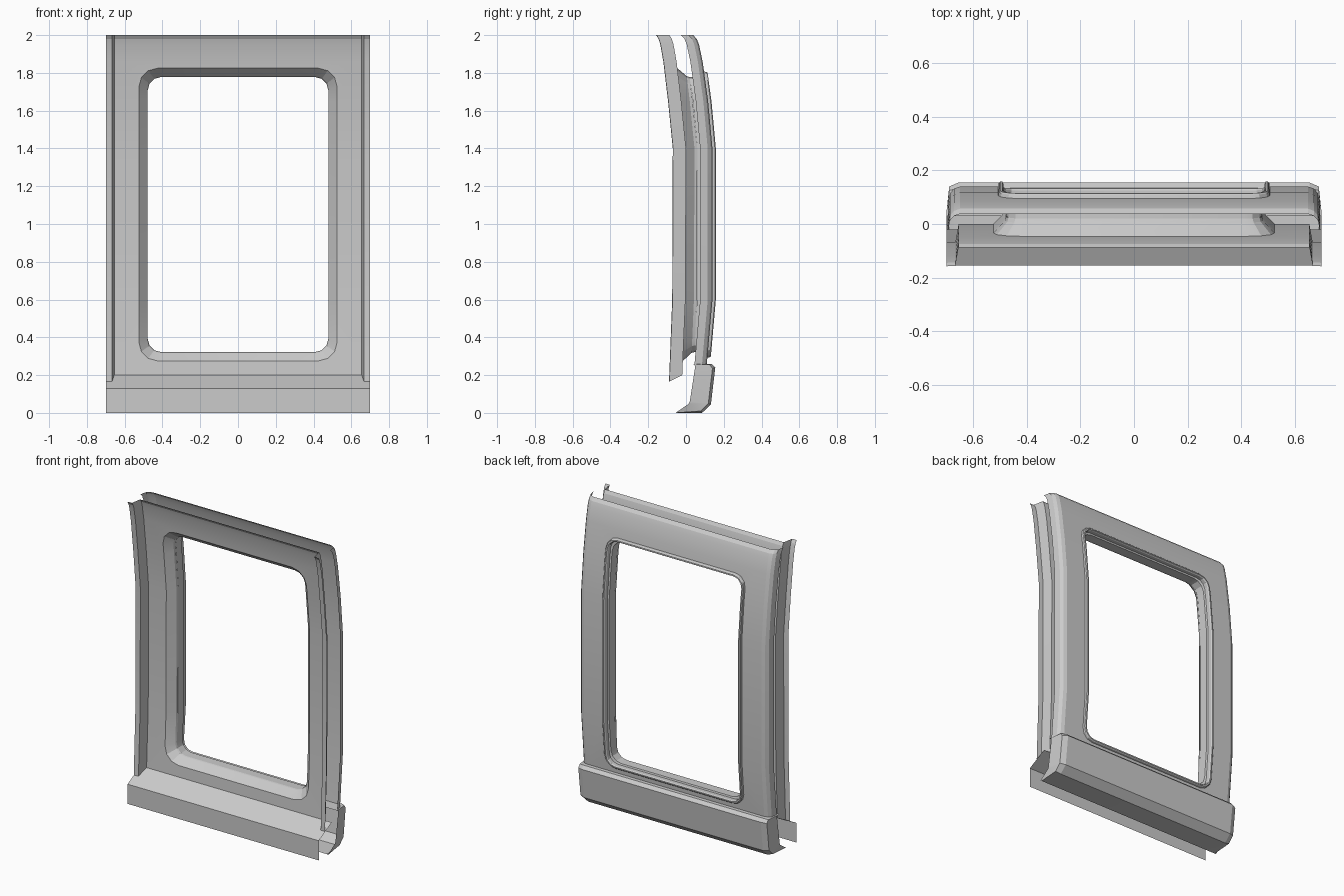
import bpy, bmesh, math

if "Cube" in bpy.data.objects:
    bpy.data.objects.remove(bpy.data.objects["Cube"])

# Side curves of the wall as (z, y), interior and exterior
INNER = [(0.2, -0.02), (0.6, -0.003), (1.4, 0.0), (1.65, -0.025), (1.86, -0.05),
         (1.95, -0.066), (1.98, -0.075), (2.0, -0.088)]
OUTER = [(0.2, 0.105), (0.6, 0.14), (1.4, 0.14), (1.65, 0.117), (1.86, 0.088),
         (1.95, 0.069), (1.98, 0.057), (2.0, 0.038)]


def y_at(curve, z):
    if z <= curve[0][0]:
        return curve[0][1]
    for (z0, y0), (z1, y1) in zip(curve, curve[1:]):
        if z <= z1:
            return y0 + (y1 - y0) * (z - z0) / (z1 - z0)
    return curve[-1][1]


def finish(bm, name, facing):
    bmesh.ops.remove_doubles(bm, verts=bm.verts, dist=1e-5)
    bmesh.ops.recalc_face_normals(bm, faces=bm.faces)
    bm.normal_update()
    if sum(f.normal.y * f.calc_area() for f in bm.faces) * facing < 0:
        bmesh.ops.reverse_faces(bm, faces=bm.faces)
    me = bpy.data.meshes.new(name)
    bm.to_mesh(me)
    bm.free()
    me.shade_smooth()
    me.set_sharp_from_angle(angle=math.radians(15))
    ob = bpy.data.objects.new(name, me)
    bpy.context.collection.objects.link(ob)
    return ob


def loft(bm, rows, closed=False):
    vs = [[bm.verts.new(p) for p in r] for r in rows]
    n = len(rows[0])
    for a, b in zip(vs, vs[1:]):
        for i in range(n if closed else n - 1):
            j = (i + 1) % n
            bm.faces.new((a[i], a[j], b[j], b[i]))


def window_loop(hx, r):
    """Rounded opening as (x, z), with side points where the wall bends."""
    hz, cz, pts = hx + 0.25, 1.05, []
    for k, (sx, sz) in enumerate([(1, 1), (-1, 1), (-1, -1), (1, -1)]):
        for i in range(4):
            a = math.pi / 2 * (k + i / 3)
            pts.append((sx * (hx - r) + r * math.cos(a),
                        cz + sz * (hz - r) + r * math.sin(a)))
        if k == 1:
            pts += [(-hx, z) for z in (1.65, 1.4, 0.6)]
        if k == 3:
            pts += [(hx, z) for z in (0.6, 1.4, 1.65)]
    return pts


def panel(name, curve, hx, z0, hole, facing):
    """Curved sheet with a window opening."""
    bm = bmesh.new()
    edges = []
    for loop in ([(-hx, z0), (hx, z0), (hx, 2), (-hx, 2)], hole):
        v = [bm.verts.new((x, 0, z)) for x, z in loop]
        edges += [bm.edges.new((v[i - 1], v[i])) for i in range(len(v))]
    bmesh.ops.triangle_fill(bm, use_beauty=True, edges=edges)
    for z, _ in curve[1:-1]:
        bmesh.ops.bisect_plane(bm, geom=bm.verts[:] + bm.edges[:] + bm.faces[:],
                               plane_co=(0, 0, z), plane_no=(0, 0, 1))
    for v in bm.verts:
        v.co.y = y_at(curve, v.co.z)
    return finish(bm, name, facing)


def window_rings(name, curve, rings, facing):
    """Frame lofted through rings of (half width, corner radius, depth offset)."""
    bm = bmesh.new()
    loft(bm, [[(x, y_at(curve, z) + dy, z) for x, z in window_loop(hx, r)]
              for hx, r, dy in rings], closed=True)
    return finish(bm, name, facing)


def edge_strip(name, curve, section, bottom, facing):
    """Upright edge swept along the wall curve, on both sides."""
    bm = bmesh.new()
    for s in (-1, 1):
        rows = []
        for z, _ in curve:
            row = []
            for x, dy in section:
                zz = bottom(dy) if z == curve[0][0] else z
                row.append((s * x, y_at(curve, zz) + dy, zz))
            rows.append(row)
        loft(bm, rows)
    return finish(bm, name, facing)


# Interior wall, its raised edge pillars and tapered window recess
panel("inner_wall", INNER, 0.655, 0.2, window_loop(0.525, 0.1), -1)
edge_strip("inner_pillars", INNER, [(0.655, 0), (0.667, -0.068), (0.7, -0.07)],
           lambda dy: 0.2 + 0.5 * dy, -1)
window_rings("window_recess", INNER,
             [(0.525, 0.1, 0), (0.482, 0.07, 0.045), (0.478, 0.07, 0.06)], -1)

# Exterior shell with chamfered, returned side edges
panel("outer_shell", OUTER, 0.65, 0.25, window_loop(0.505, 0.075), 1)
edge_strip("shell_sides", OUTER, [(0.65, 0), (0.672, -0.008), (0.687, -0.025), (0.695, -0.065)],
           lambda dy: 0.25, 1)

# Raised exterior window surround, stepping back into the opening
window_rings("window_surround", OUTER,
             [(0.507, 0.077, 0), (0.505, 0.075, 0.013), (0.5, 0.07, 0.018),
              (0.492, 0.065, 0.018), (0.487, 0.06, 0.01), (0.487, 0.06, -0.015),
              (0.478, 0.07, -0.02), (0.478, 0.07, -0.08)], 1)

# Interior kick panel
bm = bmesh.new()
loft(bm, [[(x, y, z) for x in (-0.7, 0.7)]
          for y, z in [(-0.155, 0), (-0.155, 0.13), (-0.02, 0.2)]])
finish(bm, "kick_panel", -1)

# Exterior skirt with chamfered ends
face = [(0.03, 0.26), (0.135, 0.26), (0.155, 0.24), (0.132, 0.045), (0.085, 0), (-0.055, 0)]
chamfer = [(0.03, 0.26), (0.125, 0.255), (0.14, 0.235), (0.118, 0.05), (0.078, 0.01), (-0.055, 0)]
end = [(0.03, 0.26), (0.048, 0.255), (0.047, 0.235), (0.02, 0.06), (0.014, 0.048), (-0.055, 0)]
columns = [(-0.7, end), (-0.69, chamfer), (-0.655, face),
           (0.655, face), (0.69, chamfer), (0.7, end)]
bm = bmesh.new()
loft(bm, [[(x, y, z) for y, z in pts] for x, pts in columns])
finish(bm, "outer_skirt", 1)
